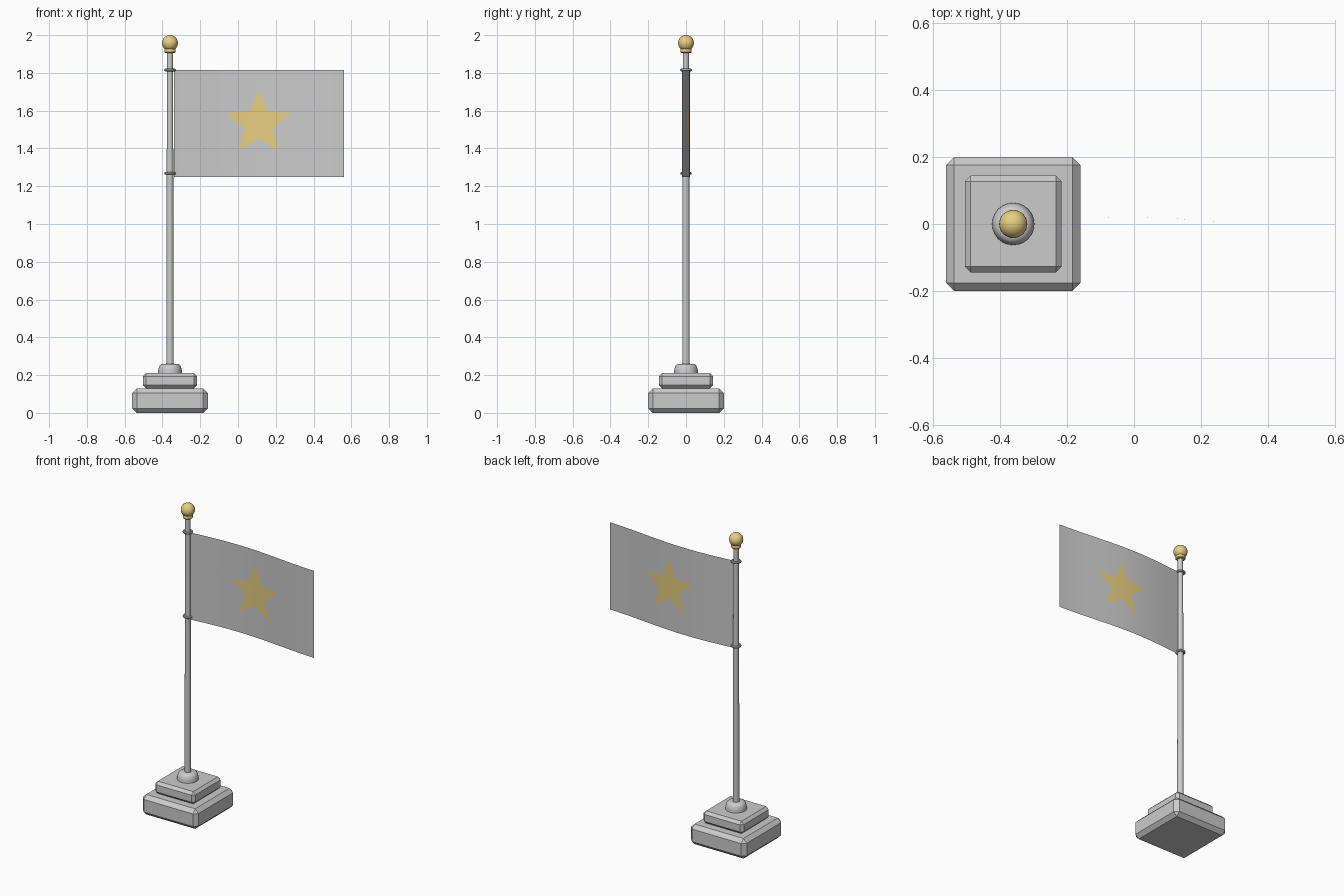
import bpy, bmesh, math
from mathutils import Vector

if "Cube" in bpy.data.objects:
    bpy.data.objects.remove(bpy.data.objects["Cube"])

PX = -0.36  # pole axis
gold = bpy.data.materials.new("gold")
gold.diffuse_color = (0.80, 0.62, 0.22, 1)
gold.use_nodes = True
gold.node_tree.nodes["Principled BSDF"].inputs["Base Color"].default_value = gold.diffuse_color
cloth = bpy.data.materials.new("cloth")
cloth.diffuse_color = (0.75, 0.75, 0.73, 1)
cloth.use_nodes = True
cloth.node_tree.nodes["Principled BSDF"].inputs["Base Color"].default_value = cloth.diffuse_color


def finish(name, bm, mats=(), smooth=True):
    me = bpy.data.meshes.new(name)
    bm.to_mesh(me)
    bm.free()
    ob = bpy.data.objects.new(name, me)
    bpy.context.collection.objects.link(ob)
    for m in mats:
        me.materials.append(m)
    if smooth:
        bpy.ops.object.select_all(action='DESELECT')
        ob.select_set(True)
        bpy.context.view_layer.objects.active = ob
        bpy.ops.object.shade_smooth_by_angle(angle=math.radians(35))
    return ob


def slab(name, half, z0, z1, chamfer):
    bm = bmesh.new()
    bmesh.ops.create_cube(bm, size=1)
    for v in bm.verts:
        v.co = (PX + v.co.x * 2 * half, v.co.y * 2 * half, z0 + (v.co.z + 0.5) * (z1 - z0))
    bmesh.ops.bevel(bm, geom=bm.edges[:], offset=chamfer, segments=1, affect='EDGES')
    return finish(name, bm, smooth=False)


def lathe(name, profile, mats=(), sides=24):
    bm = bmesh.new()
    vs = [bm.verts.new((PX + r, 0, z)) for r, z in profile]
    es = [bm.edges.new(p) for p in zip(vs, vs[1:])]
    bmesh.ops.spin(bm, geom=vs + es, cent=(PX, 0, 0), axis=(0, 0, 1),
                   angle=2 * math.pi, steps=sides, use_duplicate=False)
    bmesh.ops.remove_doubles(bm, verts=bm.verts[:], dist=1e-5)
    bmesh.ops.recalc_face_normals(bm, faces=bm.faces[:])
    return finish(name, bm, mats)


# Stepped plinth
slab("base_lower", 0.20, 0.0, 0.13, 0.024)
slab("base_upper", 0.144, 0.13, 0.21, 0.017)

# Pole and its foot collar
lathe("pole_collar", [(0, 0.205), (0.063, 0.205), (0.063, 0.225), (0.058, 0.245),
                      (0.050, 0.256), (0.040, 0.26), (0, 0.26)])
lathe("pole", [(0, 0.2), (0.02, 0.2), (0.016, 1.915), (0, 1.915)])

# Finial neck and ball
lathe("finial_neck", [(0, 1.905), (0.026, 1.905), (0.030, 1.91), (0.030, 1.922),
                      (0.026, 1.93), (0, 1.93)], [gold])
lathe("finial_ball", [(0.042 * math.sin(math.pi * i / 16), 1.958 - 0.042 * math.cos(math.pi * i / 16))
                      for i in range(17)], [gold], 32)

# Rings holding the flag
for label, z in (("upper", 1.815), ("lower", 1.268)):
    lathe(label + "_ring", [(0.0235 + 0.0075 * math.cos(math.pi * i / 5),
                             z + 0.0075 * math.sin(math.pi * i / 5)) for i in range(11)])

# Flag: flat sheet with the star cut into it, then rippled
X0, X1, Z0, Z1 = -0.34, 0.56, 1.249, 1.814
CX, CZ, R, r = (X0 + X1) / 2, (Z0 + Z1) / 2, 0.178, 0.080
bm = bmesh.new()
bmesh.ops.create_grid(bm, x_segments=32, y_segments=1, size=0.5)
for v in bm.verts:
    v.co = (CX + v.co.x * (X1 - X0), 0, CZ + v.co.y * (Z1 - Z0))

star = [Vector((CX + q * math.sin(k * math.pi / 5), 0, CZ + q * math.cos(k * math.pi / 5)))
        for k, q in enumerate([R, r] * 5)]
for a, b in zip(star, star[1:] + star[:1]):
    d = b - a
    bmesh.ops.bisect_plane(bm, geom=bm.verts[:] + bm.edges[:] + bm.faces[:], dist=1e-6,
                           plane_co=a, plane_no=Vector((-d.z, 0, d.x)).normalized())


def in_star(p):
    t = math.atan2(p.x - CX, p.z - CZ) % (2 * math.pi / 5)
    t = min(t, 2 * math.pi / 5 - t)
    q = math.hypot(p.x - CX, p.z - CZ)
    ex, ey = r * math.cos(math.pi / 5) - R, r * math.sin(math.pi / 5)
    return ex * q * math.sin(t) - ey * (q * math.cos(t) - R) > 0


for f in bm.faces:
    f.material_index = int(in_star(f.calc_center_median()))
for v in bm.verts:
    v.co.y = 0.021 * math.sin(1.4 * math.pi * (v.co.x - X0) / (X1 - X0))
bm.normal_update()
if sum(f.normal.y for f in bm.faces) > 0:
    bmesh.ops.reverse_faces(bm, faces=bm.faces[:])
finish("flag", bm, [cloth, gold])
